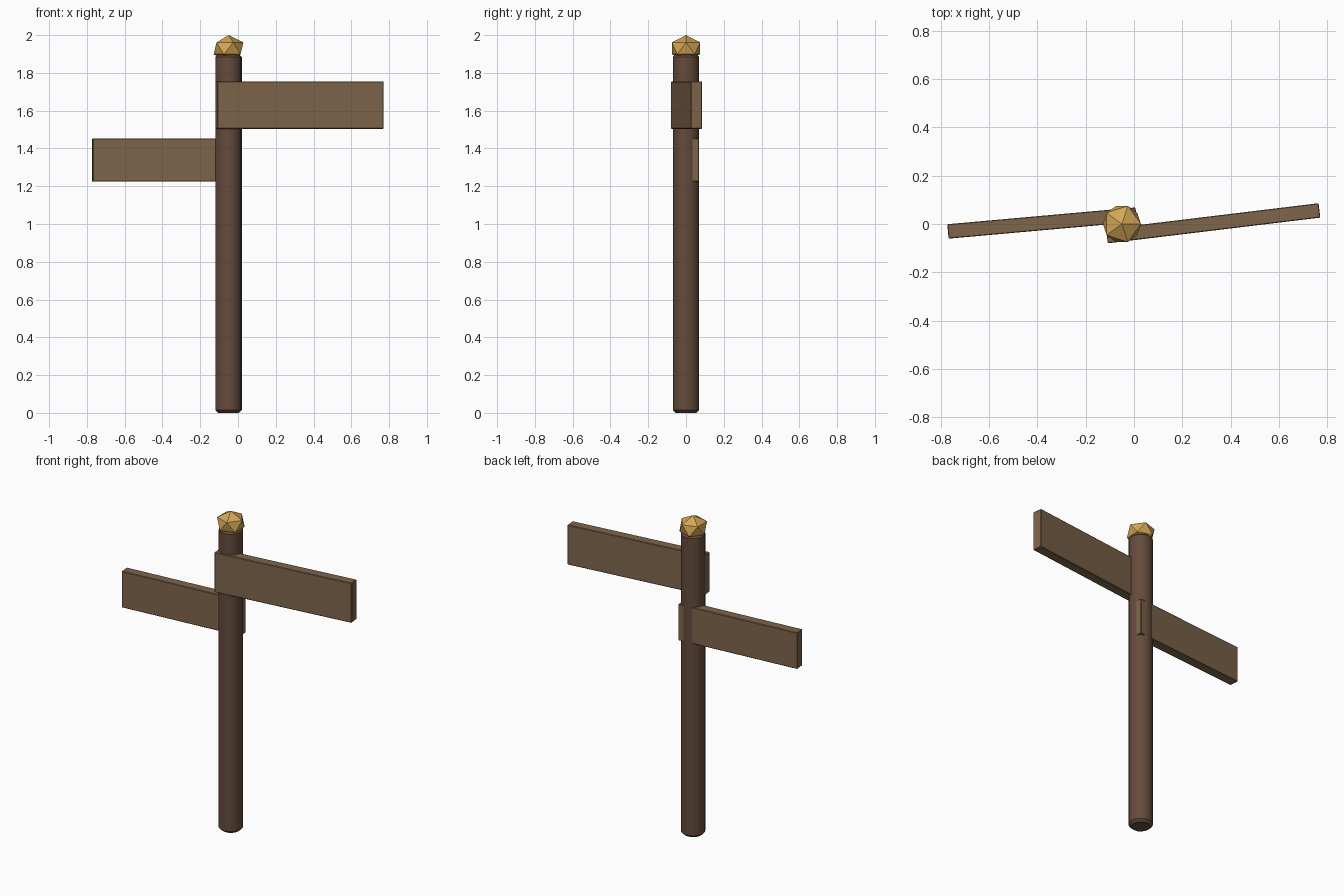
import bpy
from math import radians

if "Cube" in bpy.data.objects:
    bpy.data.objects.remove(bpy.data.objects["Cube"])

PX = -0.05  # post axis


def material(name, rgb):
    m = bpy.data.materials.new(name)
    m.diffuse_color = (*rgb, 1)
    m.use_nodes = True
    m.node_tree.nodes["Principled BSDF"].inputs["Base Color"].default_value = m.diffuse_color
    return m


post_wood = material("dark_wood", (0.13, 0.07, 0.045))
board_wood = material("board_wood", (0.21, 0.13, 0.07))
brass = material("brass", (0.65, 0.38, 0.09))


def finish(name, mat, bevel=0):
    ob = bpy.context.object
    ob.name = name
    ob.data.materials.append(mat)
    bpy.ops.object.transform_apply(location=False, rotation=False, scale=True)
    if bevel:
        b = ob.modifiers.new("edge_bevel", "BEVEL")
        b.width = bevel
        b.segments = 1
        b.limit_method = 'ANGLE'
        b.angle_limit = radians(40)
    return ob


def board(name, x, y, z, length, height, angle):
    bpy.ops.mesh.primitive_cube_add(size=1, location=(x, y, z),
                                    rotation=(0, 0, radians(angle)))
    bpy.context.object.scale = (length, 0.06, height)
    finish(name, board_wood, 0.003)


# Round post with chamfered ends
bpy.ops.mesh.primitive_cylinder_add(vertices=16, radius=0.07, depth=1.9,
                                    location=(PX, 0, 0.95))
finish("post", post_wood, 0.015)
bpy.ops.object.shade_smooth_by_angle(angle=radians(30))

# Two direction boards, on opposite faces of the post
board("upper_board", 0.328, 0.003, 1.629, 0.887, 0.25, 6.9)
board("lower_board", -0.381, 0.004, 1.338, 0.783, 0.228, 5.1)

# Faceted, slightly flattened finial
bpy.ops.mesh.primitive_ico_sphere_add(subdivisions=1, radius=1,
                                      location=(PX, 0, 1.93))
bpy.context.object.scale = (0.088, 0.088, 0.07)
finish("finial", brass)
